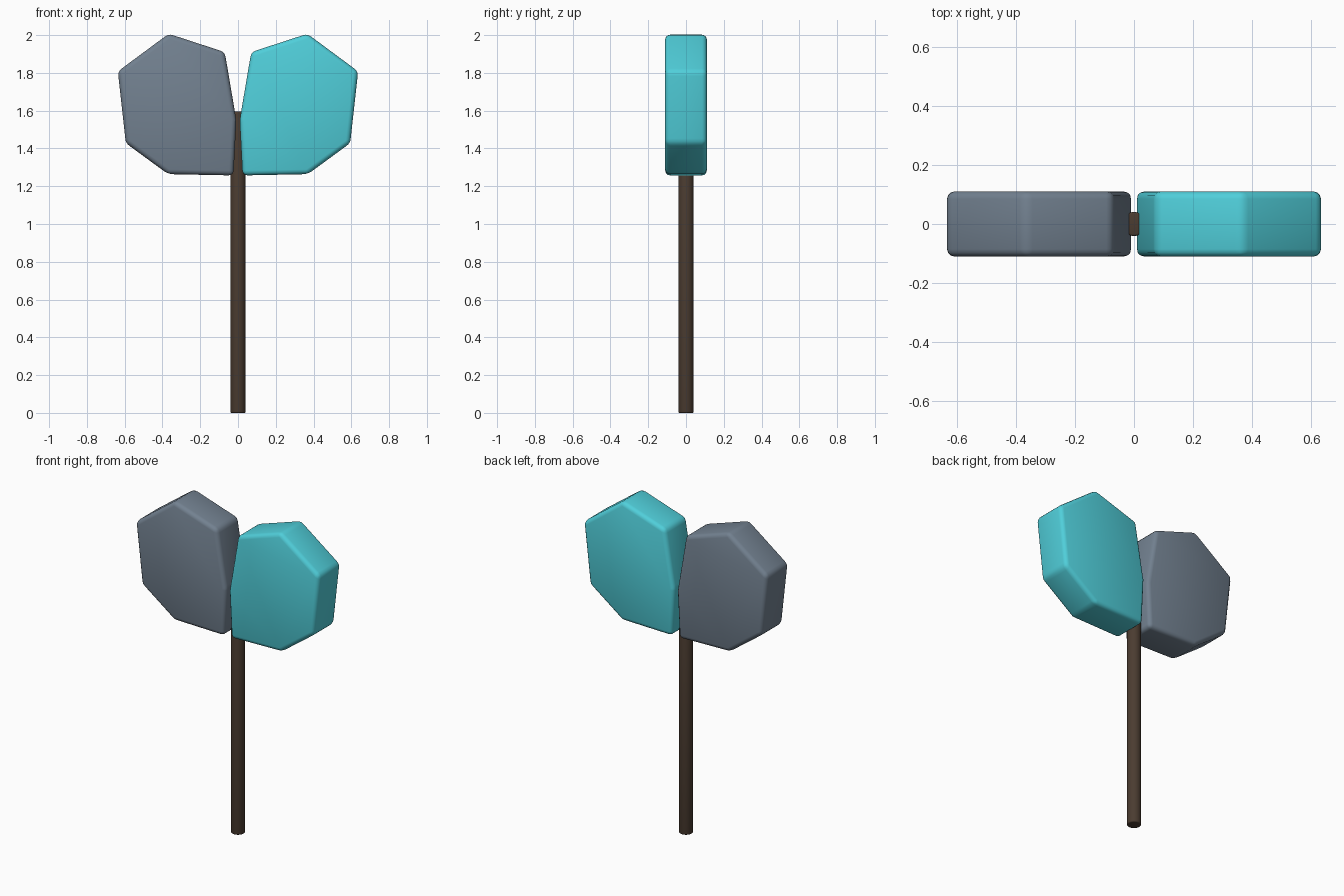
import bpy, bmesh

if "Cube" in bpy.data.objects:
    bpy.data.objects.remove(bpy.data.objects["Cube"])


def material(name, rgb):
    m = bpy.data.materials.new(name)
    m.diffuse_color = (*rgb, 1)
    m.use_nodes = True
    m.node_tree.nodes["Principled BSDF"].inputs["Base Color"].default_value = m.diffuse_color
    return m


def finish(ob, mat, width, angle):
    # soft rounded edges
    ob.data.materials.append(mat)
    b = ob.modifiers.new("bevel", 'BEVEL')
    b.width = width
    b.segments = 3
    b.limit_method = 'ANGLE'
    b.angle_limit = angle
    bpy.ops.object.select_all(action='DESELECT')
    ob.select_set(True)
    bpy.context.view_layer.objects.active = ob
    bpy.ops.object.modifier_apply(modifier=b.name)
    bpy.ops.object.shade_smooth_by_angle(angle=0.6)


def head(name, side, mat):
    # extruded seven-sided slab, centred on y = 0
    bm = bmesh.new()
    face = bm.faces.new([bm.verts.new((side * x, -HALF_DEPTH, z)) for x, z in PROFILE])
    ext = bmesh.ops.extrude_face_region(bm, geom=[face])
    verts = [g for g in ext["geom"] if isinstance(g, bmesh.types.BMVert)]
    bmesh.ops.translate(bm, verts=verts, vec=(0, 2 * HALF_DEPTH, 0))
    bmesh.ops.recalc_face_normals(bm, faces=bm.faces)
    me = bpy.data.meshes.new(name)
    bm.to_mesh(me)
    bm.free()
    ob = bpy.data.objects.new(name, me)
    bpy.context.collection.objects.link(ob)
    finish(ob, mat, 0.025, 0.1)


HALF_DEPTH = 0.11
PROFILE = [(0.024, 1.257), (0.37, 1.264), (0.594, 1.428), (0.636, 1.808),
           (0.367, 2.007), (0.07, 1.91), (0.009, 1.55)]

# two mirrored heads
head("right_head", 1, material("cyan", (0.08, 0.62, 0.7)))
head("left_head", -1, material("slate", (0.17, 0.22, 0.28)))

# handle running up between the heads
bpy.ops.mesh.primitive_cylinder_add(vertices=24, radius=0.041, depth=1.595,
                                    location=(0, 0, 0.7975))
handle = bpy.context.object
handle.name = "handle"
finish(handle, material("dark_wood", (0.07, 0.045, 0.03)), 0.007, 1.0)
